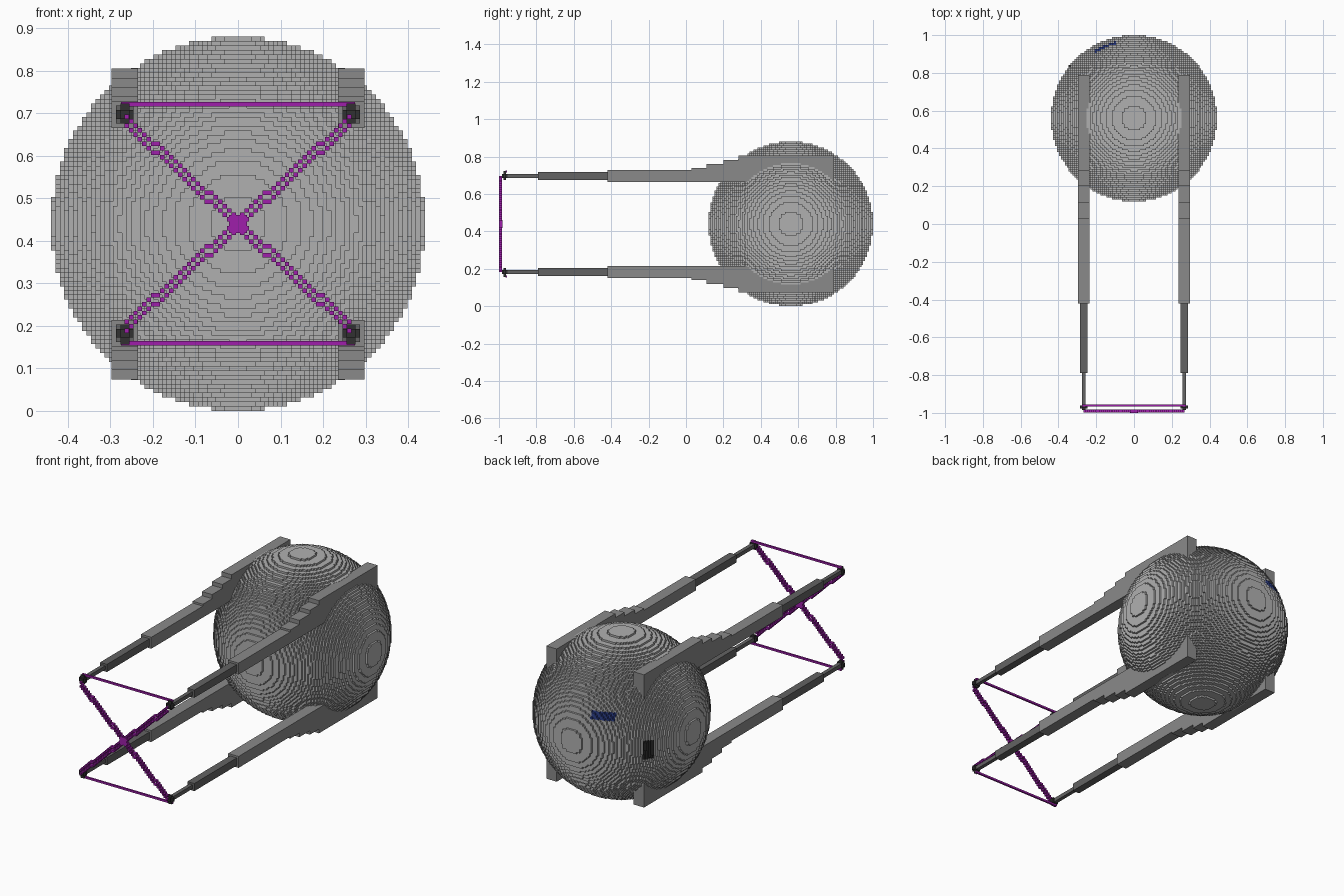
import bpy, bmesh, math

old = bpy.data.objects.get("Cube")
if old:
    bpy.data.objects.remove(old, do_unlink=True)

R = 42                 # sphere radius in cells
V = 2 / 191            # cell size
CY, CZ = 1 - R * V, R * V


def material(name, srgb):
    col = [c / 12.92 if c < 0.04045 else ((c + 0.055) / 1.055) ** 2.4 for c in srgb] + [1]
    m = bpy.data.materials.new(name)
    m.use_nodes = True
    m.diffuse_color = col
    m.node_tree.nodes["Principled BSDF"].inputs["Base Color"].default_value = col
    return m


light = material("light grey", (0.69, 0.69, 0.69))
mid = material("mid grey", (0.54, 0.54, 0.54))
dark = material("dark grey", (0.39, 0.39, 0.39))
black = material("near black", (0.19, 0.19, 0.19))
purple = material("purple", (0.62, 0.12, 0.67))
blue = material("navy blue", (0.18, 0.25, 0.55))


def finish(bm, name, mats):
    me = bpy.data.meshes.new(name)
    bm.to_mesh(me)
    bm.free()
    for m in mats:
        me.materials.append(m)
    ob = bpy.data.objects.new(name, me)
    bpy.context.collection.objects.link(ob)
    return ob


def add_box(bm, x0, x1, y0, y1, z0, z1):
    vs = bmesh.ops.create_cube(bm, size=1)["verts"]
    for v in vs:
        v.co.x = x0 if v.co.x < 0 else x1
        v.co.y = y0 if v.co.y < 0 else y1
        v.co.z = z0 if v.co.z < 0 else z1


def boxes(name, mat, items):
    bm = bmesh.new()
    for it in items:
        add_box(bm, *it)
    return finish(bm, name, [mat])


# Stepped sphere: each column of cells along each axis gets two end faces
def stepped_sphere():
    bm = bmesh.new()
    verts = {}

    def vert(p):
        if p not in verts:
            verts[p] = bm.verts.new((p[0] * V, CY + p[1] * V, CZ + p[2] * V))
        return verts[p]

    for ax in range(3):
        u, w = (ax + 1) % 3, (ax + 2) % 3
        for a in range(-R, R):
            for b in range(-R, R):
                rem = R * R - (a + 0.5) ** 2 - (b + 0.5) ** 2
                if rem < 0.25:
                    continue
                n = math.floor(math.sqrt(rem) + 0.5)
                for s in (1, -1):
                    loop = []
                    for da, db in ((0, 0), (1, 0), (1, 1), (0, 1))[::s]:
                        p = [0, 0, 0]
                        p[ax], p[u], p[w] = s * n, a + da, b + db
                        loop.append(vert(tuple(p)))
                    f = bm.faces.new(loop)
                    c = f.calc_center_median()
                    ang = math.atan2(c.y - CY, c.x)
                    # blue streak and dark patch on the rear
                    if c.y > 0.85 and -0.21 < c.x < -0.09 and 0.576 < c.z < 0.614:
                        f.material_index = 1
                    elif abs(ang - 2.49) < 0.064 and 0.365 < c.z < 0.47:
                        f.material_index = 2
    finish(bm, "sphere_body", [light, blue, black])


stepped_sphere()

# Four arms: each built around its own axis, mirrored in x and z
AX, AZ = 0.266, 0.257          # arm axis, measured from the sphere centre
STEPS = [(-0.42, 0.03, 0.0), (0.03, 0.11, 0.0105), (0.11, 0.20, 0.033),
         (0.20, 0.28, 0.054), (0.28, 0.79, 0.077)]


def arm_box(sx, sz, y0, y1, hx, lo, hi):
    z = sorted((CZ + sz * (AZ + lo), CZ + sz * (AZ + hi)))
    return (sx * AX - hx, sx * AX + hx, y0, y1, z[0], z[1])


for sx, side in ((1, "left"), (-1, "right")):
    for sz, level in ((1, "upper"), (-1, "lower")):
        tag = level + "_" + side
        boxes(tag + "_arm", mid,
              [arm_box(sx, sz, y0, y1, 3 * V, -3 * V, 3 * V + up) for y0, y1, up in STEPS])
        boxes(tag + "_arm_middle", dark, [arm_box(sx, sz, -0.79, -0.42, 2 * V, -2 * V, 2 * V)])
        boxes(tag + "_arm_rod", dark, [arm_box(sx, sz, -0.955, -0.79, V, -V, V)])
        boxes(tag + "_emitter", black, [
            arm_box(sx, sz, -0.985, -0.95, V, -V, V),
            arm_box(sx, sz, -0.976, -0.962, 2 * V, -V, V),
            arm_box(sx, sz, -0.975, -0.963, V, -2 * V, 2.5 * V)])

# Horizontal beams between the arm tips
for sz, level in ((1, "upper"), (-1, "lower")):
    z = CZ + sz * 0.281
    boxes(level + "_beam", purple, [(-0.275, 0.275, -0.966, -0.956, z - V / 2, z + V / 2)])

# Crossing beams: two parallel strands of cells on each diagonal
for s, name in ((1, "rising_beam"), (-1, "falling_beam")):
    cells = []
    for k in range(-25, 26):
        x, z = k * V, CZ + round(s * k * 0.92) * V
        for off in (-1, 1):
            zc = z + off * V
            cells.append((x - V / 2, x + V / 2, -0.999, -0.983, zc - V / 2, zc + V / 2))
    boxes(name, purple, cells)
boxes("beam_crossing", purple, [(-2 * V, 2 * V, -1.0, -0.982, CZ - 2 * V, CZ + 2 * V)])
